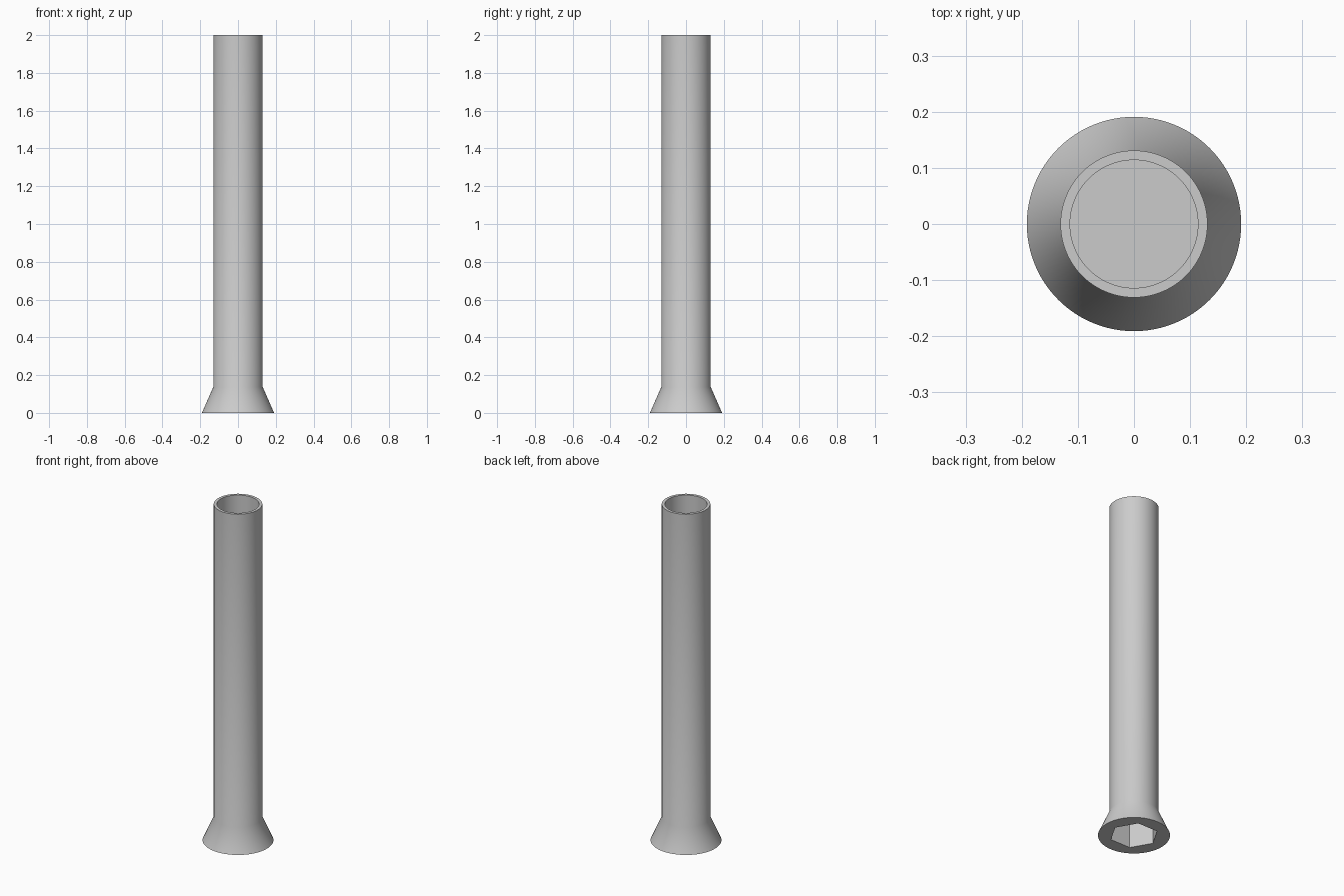
import bpy, bmesh, math

if "Cube" in bpy.data.objects:
    bpy.data.objects.remove(bpy.data.objects["Cube"])

SEGMENTS = 96
SOCKET_DEPTH = 0.36
BORE_FLOOR = 0.5

steel = bpy.data.materials.new("grey steel")
steel.diffuse_color = (0.6, 0.6, 0.6, 1)
steel.use_nodes = True
steel.node_tree.nodes["Principled BSDF"].inputs["Base Color"].default_value = steel.diffuse_color


def ring(bm, radius, z, sides):
    return [bm.verts.new((radius * math.cos(2 * math.pi * i / sides),
                          radius * math.sin(2 * math.pi * i / sides), z))
            for i in range(sides)]


def loft(name, rings, sides):
    """Closed solid through (radius, z) rings, capped at both ends."""
    bm = bmesh.new()
    loops = [ring(bm, r, z, sides) for r, z in rings]
    for a, b in zip(loops, loops[1:]):
        for i in range(sides):
            j = (i + 1) % sides
            bm.faces.new((a[i], a[j], b[j], b[i]))
    bm.faces.new(loops[0])
    bm.faces.new(loops[-1])
    bmesh.ops.recalc_face_normals(bm, faces=bm.faces)
    mesh = bpy.data.meshes.new(name)
    bm.to_mesh(mesh)
    bm.free()
    obj = bpy.data.objects.new(name, mesh)
    bpy.context.collection.objects.link(obj)
    mesh.materials.append(steel)
    return obj


# Flared head, straight shaft and open bore in one continuous profile
sleeve = loft("flared_sleeve", [(0.191, 0), (0.131, 0.137), (0.131, 2.0),
                                (0.114, 2.0), (0.114, BORE_FLOOR)], SEGMENTS)

# Hexagonal key socket in the underside, corners along the x axis
socket = loft("hex_socket_cutter", [(0.13, -0.1), (0.13, SOCKET_DEPTH)], 6)
socket.hide_render = True

cut = sleeve.modifiers.new("hex socket", "BOOLEAN")
cut.operation = "DIFFERENCE"
cut.solver = "EXACT"
cut.object = socket
bpy.context.view_layer.objects.active = sleeve
sleeve.select_set(True)
bpy.ops.object.modifier_apply(modifier=cut.name)
bpy.data.objects.remove(socket)

# Smooth round walls, crisp rims and socket edges
bpy.ops.object.shade_smooth_by_angle(angle=math.radians(30))
